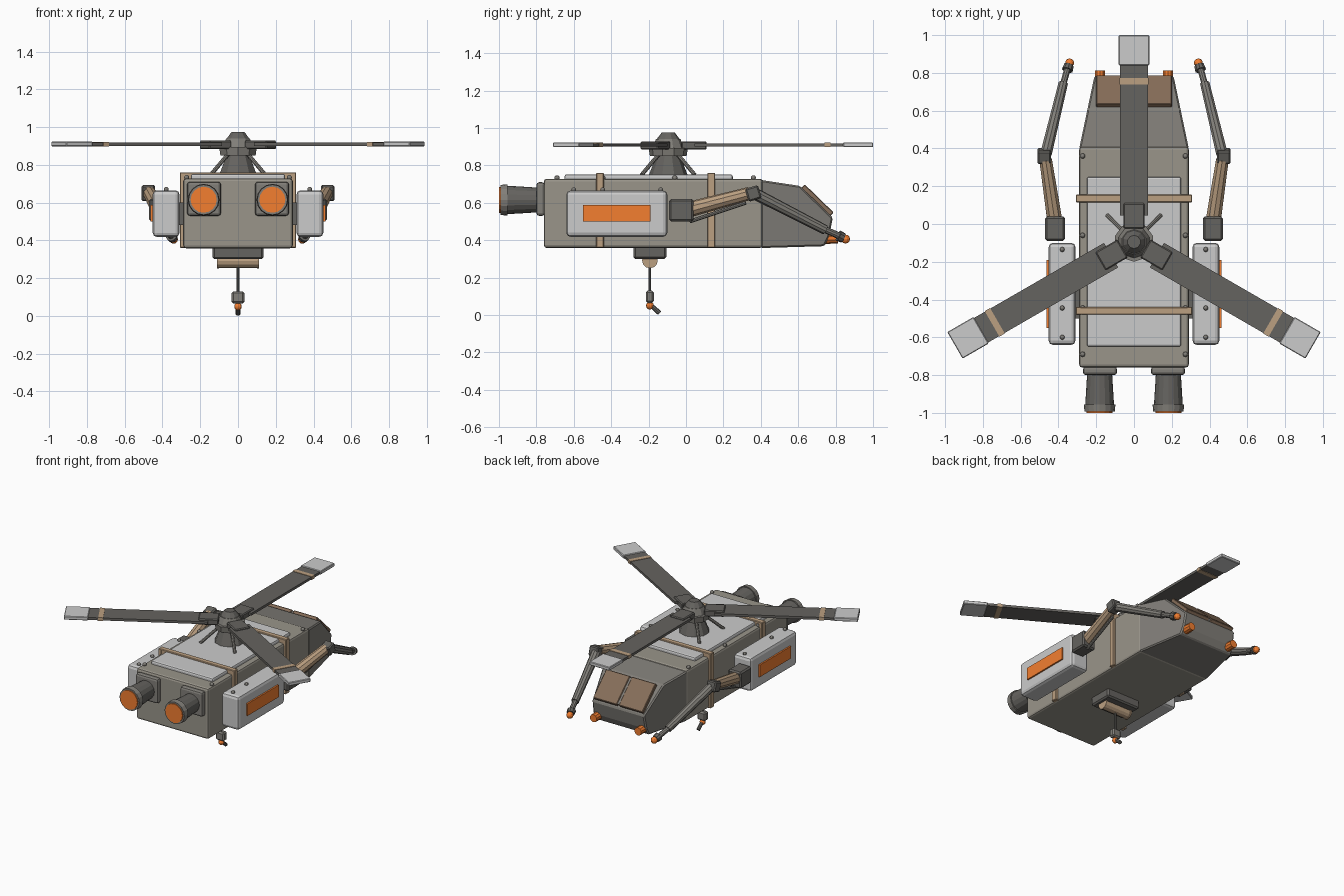
import bpy, bmesh, math
from mathutils import Vector, Matrix

if "Cube" in bpy.data.objects:
    bpy.data.objects.remove(bpy.data.objects["Cube"])


def paint(name, rgb):
    m = bpy.data.materials.new(name)
    m.diffuse_color = (*rgb, 1)
    m.use_nodes = True
    m.node_tree.nodes["Principled BSDF"].inputs["Base Color"].default_value = m.diffuse_color
    return m


HULL = paint("hull", (0.32, 0.30, 0.255))
NOSE = paint("nose", (0.22, 0.21, 0.19))
DARK = paint("dark", (0.13, 0.125, 0.115))
BROWN = paint("brown", (0.50, 0.35, 0.22))
GLASS = paint("glass", (0.24, 0.155, 0.10))
ORANGE = paint("orange", (0.90, 0.21, 0.03))
PANEL = paint("panel", (0.8, 0.8, 0.8))


def finish(name, bm, mat, bevel=0, segs=1):
    bmesh.ops.recalc_face_normals(bm, faces=bm.faces[:])
    me = bpy.data.meshes.new(name)
    bm.to_mesh(me)
    bm.free()
    me.materials.append(mat)
    ob = bpy.data.objects.new(name, me)
    bpy.context.collection.objects.link(ob)
    if bevel:
        mod = ob.modifiers.new("bevel", 'BEVEL')
        mod.width, mod.segments = bevel, segs
    return ob


def box(name, lo, hi, mat, bevel=0, segs=1, turn=Matrix()):
    """Box between two corners; turn is applied about the world origin."""
    lo, hi = Vector(lo), Vector(hi)
    bm = bmesh.new()
    bmesh.ops.create_cube(bm, size=1, matrix=turn @ Matrix.Translation((lo + hi) / 2)
                          @ Matrix.Diagonal((*(hi - lo), 1)))
    return finish(name, bm, mat, bevel, segs)


def rod(name, a, b, r1, r2, mat, sides=10, bevel=0):
    """Tapered cylinder from a to b."""
    a, b = Vector(a), Vector(b)
    bm = bmesh.new()
    rot = (b - a).to_track_quat('Z', 'Y').to_matrix().to_4x4()
    bmesh.ops.create_cone(bm, cap_ends=True, segments=sides, radius1=r1, radius2=r2,
                          depth=(b - a).length, matrix=Matrix.Translation((a + b) / 2) @ rot)
    return finish(name, bm, mat, bevel)


def ball(name, c, r, mat):
    bm = bmesh.new()
    bmesh.ops.create_uvsphere(bm, u_segments=10, v_segments=6, radius=r,
                              matrix=Matrix.Translation(c))
    return finish(name, bm, mat)


# Fuselage and roof panel
box("fuselage", (-.29, -.76, .358), (.29, .41, .728), HULL, .015, 2)
box("roof_panel", (-.25, -.65, .715), (.25, .25, .752), PANEL, .012, 2)

# Tapered nose: side profile widened by distance along y
profile = [(.40, .358), (.74, .368), (.765, .42), (.785, .52), (.61, .69), (.40, .722)]
bm = bmesh.new()
rings = [[bm.verts.new((s * (.288 - (y - .41) * .21), y, z)) for y, z in profile] for s in (-1, 1)]
for ring in rings:
    bm.faces.new(ring)
for i in range(len(profile)):
    j = (i + 1) % len(profile)
    bm.faces.new((rings[0][i], rings[0][j], rings[1][j], rings[1][i]))
finish("nose", bm, NOSE, .008)

# Windscreen panes lying on the sloped face
slope = Matrix.Translation((0, .70, .61)) @ Matrix.Rotation(-math.atan2(.17, .175), 4, 'X')
box("windscreen_frame", (-.03, -.10, -.01), (.03, .10, .012), NOSE, 0, 1, slope)

for s in (-1, 1):
    side = "left" if s < 0 else "right"

    def P(x, y, z):
        return (s * x, y, z)

    def sbox(name, lo, hi, *args):
        xs = sorted((s * lo[0], s * hi[0]))
        return box(f"{side}_{name}", (xs[0], *lo[1:]), (xs[1], *hi[1:]), *args)

    def srod(name, a, b, *args):
        return rod(f"{side}_{name}", P(*a), P(*b), *args)

    sbox("windscreen_pane", (.008, -.108, -.01), (.20, .108, .018), GLASS, .004, 1, slope)
    srod("nose_lamp", (.18, .74, .41), (.18, .812, .41), .03, .028, ORANGE)

    # Engines
    sbox("engine_mount", (.09, -.80, .53), (.27, -.755, .71), NOSE, .015, 2)
    srod("engine_tube", (.182, -.79, .615), (.182, -.97, .615), .066, .077, DARK, 16)
    srod("engine_ring", (.182, -.955, .615), (.182, -.993, .615), .084, .080, NOSE, 16)
    srod("engine_glow", (.182, -.97, .615), (.182, -1.0, .615), .069, .069, ORANGE, 16)

    # Side pods
    sbox("pod", (.31, -.64, .418), (.452, -.10, .665), PANEL, .022, 2)
    sbox("pod_mount", (.27, -.50, .48), (.33, -.24, .60), DARK)
    sbox("pod_stripe", (.44, -.55, .50), (.463, -.19, .588), ORANGE)
    for y in (-.60, -.445, -.135):
        ball(f"{side}_pod_bolt", P(.38, y, .67), .013, NOSE)
    for y in (-.69, -.445, -.06, .36):
        ball(f"{side}_roof_bolt", P(.272, y, .733), .014, NOSE)

    # Front arms
    sbox("shoulder", (.366, -.09, .50), (.47, .04, .62), DARK, .01)
    srod("upper_arm", (.42, .02, .565), (.468, .34, .65), .042, .035, BROWN)
    srod("arm_piston", (.42, .02, .50), (.45, .32, .60), .010, .010, NOSE, 8)
    elbow = Matrix.Translation(P(.475, .36, .65)) @ Matrix.Rotation(.3, 4, 'X')
    box(f"{side}_elbow", (-.036,) * 3, (.036,) * 3, DARK, .008, 1, elbow)
    srod("forearm", (.465, .375, .645), (.375, .745, .455), .032, .026, NOSE)
    srod("wrist", (.378, .73, .462), (.350, .83, .418), .018, .018, NOSE)
    srod("wrist_collar", (.353, .815, .424), (.345, .84, .412), .030, .027, DARK)
    ball(f"{side}_arm_tip", P(.341, .853, .406), .024, ORANGE)

    # Side runs of the straps
    for y in (.135, -.46):
        sbox("strap_side", (.28, y - .021, .36), (.308, y + .021, .76), BROWN, .004)

for y in (.135, -.46):
    box("strap_top", (-.30, y - .02, .72), (.30, y + .02, .76), BROWN, .004)

# Rotor mast, hub and struts
C = Vector((0, -.095, 0))


def at(r, ang, z):
    return C + Vector((r * math.cos(ang), r * math.sin(ang), z))


rod("mast", at(0, 0, .745), at(0, 0, .86), .105, .06, DARK)
rod("hub_base", at(0, 0, .85), at(0, 0, .893), .098, .105, NOSE)
rod("hub", at(0, 0, .893), at(0, 0, .94), .085, .066, NOSE)
rod("hub_cap", at(0, 0, .935), at(0, 0, .975), .066, .035, DARK)
for k in range(4):
    a = math.pi / 4 + k * math.pi / 2
    rod("mast_strut", at(.20, a, .75), at(.07, a, .86), .011, .011, NOSE, 8)

# Three rotor blades
for k in range(3):
    t = Matrix.Translation(C) @ Matrix.Rotation(k * math.tau / 3, 4, 'Z')
    box("blade_root", (-.055, .07, .884), (.055, .205, .928), DARK, .006, 1, t)
    box("blade", (-.075, .14, .90), (.075, .96, .918), DARK, 0, 1, t)
    box("blade_band", (-.078, .835, .897), (.078, .868, .921), BROWN, 0, 1, t)
    box("blade_tip", (-.081, .935, .897), (.081, 1.095, .923), PANEL, .004, 1, t)

# Belly winch with cable and hook
W = -.193
box("winch_base", (-.135, W - .088, .30), (.135, W + .088, .37), DARK, .01)
rod("winch_drum", (-.108, W, .29), (.108, W, .29), .036, .036, BROWN, 12)
for s in (-1, 1):
    rod("drum_flange", (s * .10, W, .292), (s * .11, W, .292), .042, .042, BROWN, 12)
rod("cable", (0, W, .12), (0, W, .28), .007, .007, DARK, 8)
box("hook_block", (-.034, W - .022, .065), (.034, W + .022, .13), NOSE, .01)
ball("hook_joint", (0, W, .05), .021, ORANGE)
rod("hook", (0, W + .005, .052), (0, W + .052, .010), .012, .013, DARK, 8)
